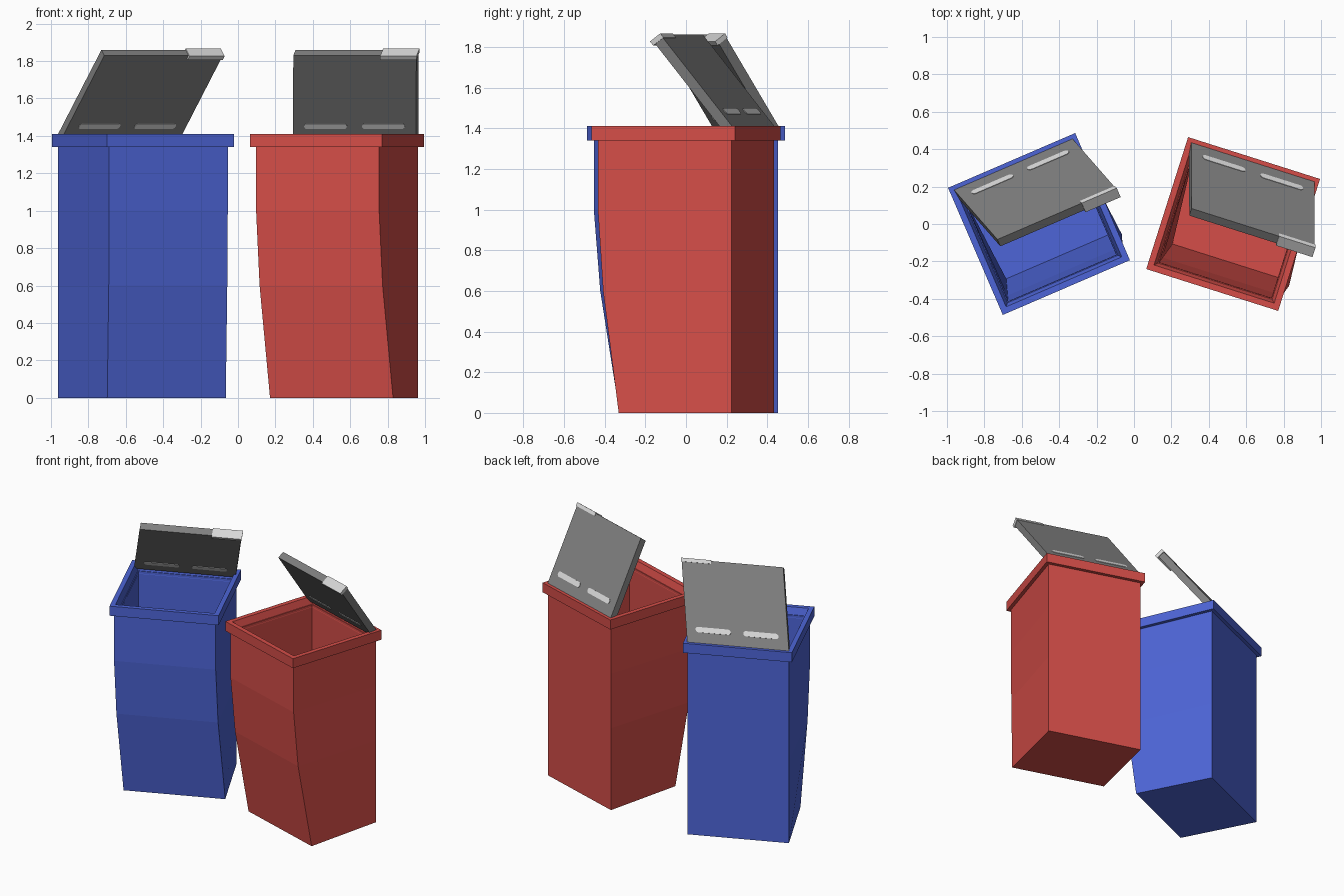
import bpy, bmesh, math
from mathutils import Matrix, Vector

if "Cube" in bpy.data.objects:
    bpy.data.objects.remove(bpy.data.objects["Cube"])


def material(name, color):
    m = bpy.data.materials.new(name)
    m.diffuse_color = (*color, 1)
    m.use_nodes = True
    m.node_tree.nodes["Principled BSDF"].inputs["Base Color"].default_value = m.diffuse_color
    return m


BLUE = material("blue plastic", (0.075, 0.13, 0.68))
RED = material("red plastic", (0.66, 0.075, 0.065))
GREY = material("grey lid", (0.21, 0.21, 0.21))
LIGHT = material("light grey trim", (0.68, 0.68, 0.68))


def loft(name, rings, mat, place, closed=False):
    """Skin a list of point rings; cap the ends, or join last to first."""
    bm = bmesh.new()
    vr = [[bm.verts.new(p) for p in r] for r in rings]
    n = len(vr[0])
    pairs = list(zip(vr, vr[1:]))
    if closed:
        pairs.append((vr[-1], vr[0]))
    else:
        bm.faces.new(vr[0][::-1])
        bm.faces.new(vr[-1])
    for a, b in pairs:
        for i in range(n):
            j = (i + 1) % n
            bm.faces.new((a[i], a[j], b[j], b[i]))
    bmesh.ops.recalc_face_normals(bm, faces=bm.faces)
    me = bpy.data.meshes.new(name)
    bm.to_mesh(me)
    bm.free()
    me.materials.append(mat)
    ob = bpy.data.objects.new(name, me)
    ob.matrix_world = place
    bpy.context.collection.objects.link(ob)


def square(h, z, shift=0.0):
    """Square ring whose front edge slides back and sideways towards the foot."""
    dx, dy = 0.04 * shift, 0.12 * shift
    return [(-h + dx, -h + dy, z), (h + dx, -h + dy, z), (h, h, z), (-h, h, z)]


# Open lid frame: u across, v up the leaning (skewed) lid, n out of its upper face
HINGE = Vector((0, 0.347, 1.41))
RISE = Vector((0.108, -0.335, 0.45))
LENGTH = 0.56
NORMAL = Vector((0, 0.8, 0.6))


def on_lid(u, v, n):
    return HINGE + Vector((u, 0, 0)) + RISE * (v / LENGTH) + NORMAL * n


def lid_prism(name, outline, n0, n1, mat, place):
    loft(name, [[on_lid(u, v, n) for u, v in outline] for n in (n0, n1)], mat, place)


def box(u0, u1, v0, v1):
    return [(u0, v0), (u1, v0), (u1, v1), (u0, v1)]


def pill(cu, cv, length, width, steps=6):
    r = width / 2
    pts = []
    for side in (0, 1):
        for i in range(steps + 1):
            a = -math.pi / 2 + math.pi * (i / steps + side)
            off = (length / 2 - r) * (1 - 2 * side)
            pts.append((cu + off + r * math.cos(a), cv + r * math.sin(a)))
    return pts


def bin_unit(color, mat, x, angle):
    place = Matrix.Translation((x, 0, 0)) @ Matrix.Rotation(math.radians(angle), 4, 'Z')
    # hollow body: up the outside, over the lip, down the inside to the floor
    o, i = 0.345, 0.315
    loft(color + "_bin_body", [
        square(o, 0, 1), square(o, 0.6, 0.25), square(o, 1.0), square(o, 1.36),
        square(i, 1.36), square(i, 1.0), square(i, 0.6, 0.25), square(i, 0.025, 0.96)],
        mat, place)
    # rim collar with sloped inner edge
    loft(color + "_bin_rim", [
        square(0.37, 1.34), square(0.37, 1.41), square(0.337, 1.41), square(0.314, 1.34)],
        mat, place, closed=True)
    # raised lid, corner grip and two slots showing on both faces
    lid_prism(color + "_bin_lid", box(-0.345, 0.345, 0, LENGTH), -0.05, 0, GREY, place)
    lid_prism(color + "_bin_lid_grip", box(0.145, 0.349, LENGTH - 0.02, LENGTH + 0.005),
              -0.062, 0.004, LIGHT, place)
    for s in (-1, 1):
        lid_prism(color + "_bin_lid_slot", pill(0.162 * s, 0.09, 0.24, 0.036),
                  -0.053, 0.003, LIGHT, place)


bin_unit("blue", BLUE, -0.508, 23.3)
bin_unit("red", RED, 0.53, -17.6)
